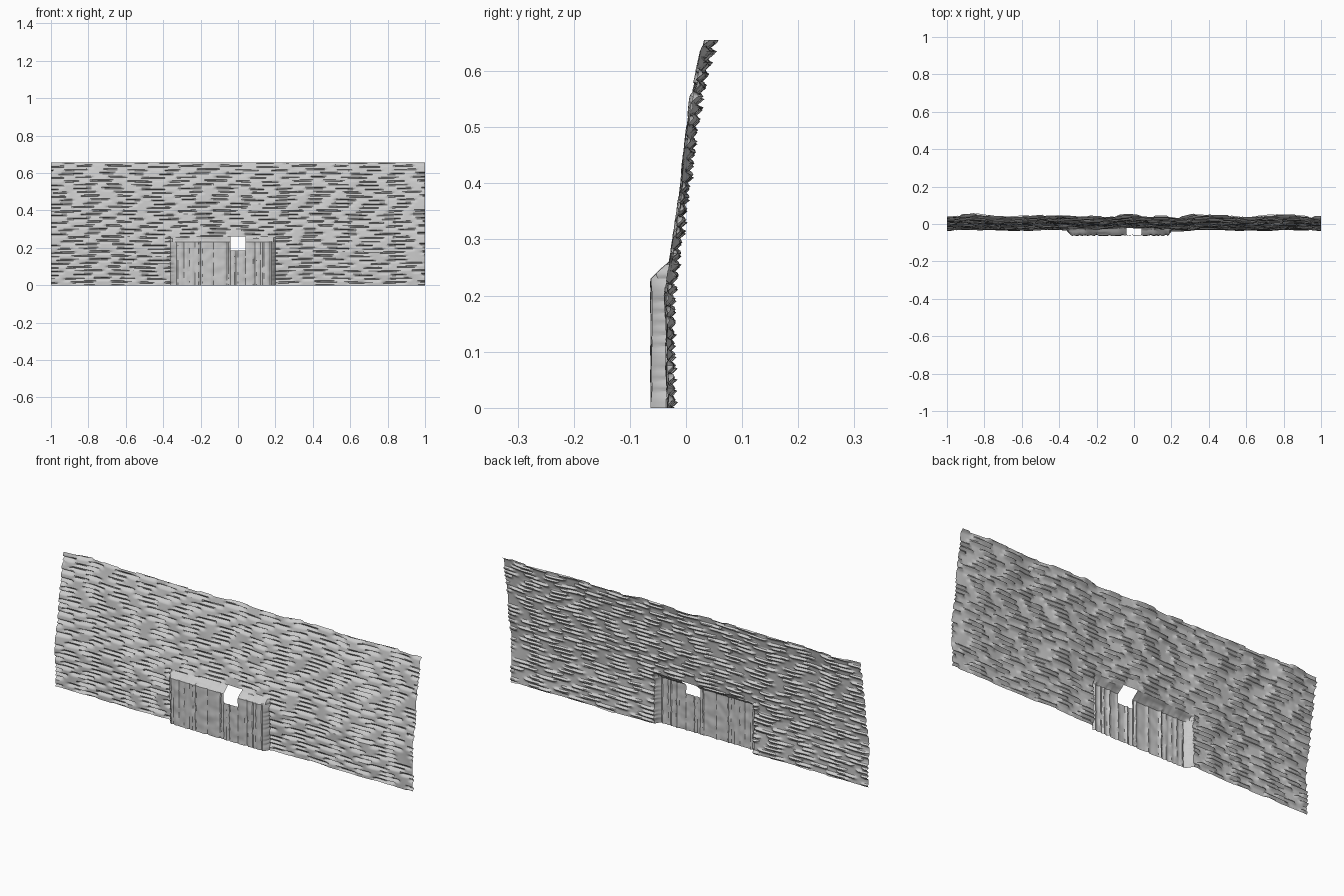
import bpy, bmesh, math, random
from mathutils import noise, Vector

random.seed(4)
cube = bpy.data.objects.get("Cube")
if cube:
    bpy.data.objects.remove(cube)

WIDTH, HEIGHT = 2.0, 0.655
DX, DZ = 0.01, 0.005
COURSE = 0.02                      # height of one stone course
LEFT, RIGHT, TOP = -0.36, 0.20, 0.26   # limits of the projecting bay

stone = bpy.data.materials.new("grey stone")
stone.use_nodes = True
grey = (0.6, 0.6, 0.6, 1)
stone.diffuse_color = grey
stone.node_tree.nodes["Principled BSDF"].inputs["Base Color"].default_value = grey
stone.node_tree.nodes["Principled BSDF"].inputs["Roughness"].default_value = 0.9


def lerp_profile(points, t):
    for (a, ya), (b, yb) in zip(points, points[1:]):
        if t <= b:
            return ya + (yb - ya) * (t - a) / (b - a)
    return points[-1][1]


# Staggered slots for every course: start, end and depth
slots = []
for row in range(int(HEIGHT / COURSE) + 2):
    line = []
    x = -1.2 + (row * 0.073) % 0.19
    while x < 1.1:
        length = random.uniform(0.08, 0.14)
        line.append((x, x + length, random.uniform(0.010, 0.015)))
        x += length + random.uniform(0.04, 0.09)
    slots.append(line)

LEAN = [(0, -0.032), (0.2, -0.034), (0.3, -0.021), (0.45, 0.0), (0.55, 0.014), (0.66, 0.038)]


def wall_base(x, z):
    wave = 0.005 * math.sin(x * 15 + 1.5 + z) * (0.4 + z)
    rough = 0.006 * noise.noise(Vector((x * 9, 0, z * 7)))
    return lerp_profile(LEAN, z) + wave + rough


def wall_depth(x, z):
    # Slots drop back sharply under an upper lip and ease forward below it
    drift = z + 0.004 * math.sin(x * 11)
    row = max(0, int(drift / COURSE))
    across = (drift / COURSE) % 1
    cut = 0
    for a, b, depth in slots[row]:
        if a < x < b:
            end = min(1, (x - a) / 0.012, (b - x) / 0.012)
            cut = depth * end * max(0, across / 0.7 if across < 0.7 else (1 - across) / 0.3)
    return wall_base(x, z) + cut


# Vertical board joints on the bay
joints, x = [], LEFT + 0.02
while x < RIGHT:
    joints.append((x, random.uniform(0.004, 0.010)))
    x += random.choice((0.02, 0.03, 0.03, 0.05, 0.07))


def bay_depth(x, z):
    side = min(1, (x - LEFT) / 0.02, (RIGHT - x) / 0.015)
    top = min(1, (TOP - z) / 0.03)
    blend = max(0, min(side, top))
    face = -0.062 + 0.003 * noise.noise(Vector((x * 30, 3, z * 25)))
    for joint, depth in joints:
        if abs(x - joint) < 0.006:
            face += depth * (0.7 + 0.5 * noise.noise(Vector((joint * 50, 7, z * 30))))
    return wall_depth(x, z) * (1 - blend) + max(face, -0.065) * blend


def in_bay(x, z):
    return LEFT < x < RIGHT and z < TOP


def in_window(x, z):
    return -0.04 < x < 0.04 and 0.185 < z < 0.26


def make_sheet(name, depth, keep, x0, x1, z1):
    nx, nz = round((x1 - x0) / DX), round(z1 / DZ)
    bm = bmesh.new()
    grid = []
    for j in range(nz + 1):
        z = j * DZ
        grid.append([bm.verts.new((x0 + i * DX, depth(x0 + i * DX, z), z)) for i in range(nx + 1)])
    for j in range(nz):
        for i in range(nx):
            if keep(x0 + (i + 0.5) * DX, (j + 0.5) * DZ):
                bm.faces.new((grid[j][i], grid[j][i + 1], grid[j + 1][i + 1], grid[j + 1][i]))
    bmesh.ops.delete(bm, geom=[v for v in bm.verts if not v.link_faces], context='VERTS')
    mesh = bpy.data.meshes.new(name)
    bm.to_mesh(mesh)
    bm.free()
    mesh.materials.append(stone)
    obj = bpy.data.objects.new(name, mesh)
    bpy.context.collection.objects.link(obj)
    bpy.ops.object.select_all(action='DESELECT')
    obj.select_set(True)
    bpy.context.view_layer.objects.active = obj
    bpy.ops.object.shade_smooth_by_angle(angle=math.radians(35))
    return obj


# Leaning stone wall, left open where the bay and window sit
make_sheet("stone_wall", wall_depth, lambda x, z: not in_bay(x, z), -WIDTH / 2, WIDTH / 2, HEIGHT)

# Boarded bay that projects from the wall, with a square window opening
make_sheet("boarded_bay", bay_depth, lambda x, z: not in_window(x, z), LEFT, RIGHT, TOP)
